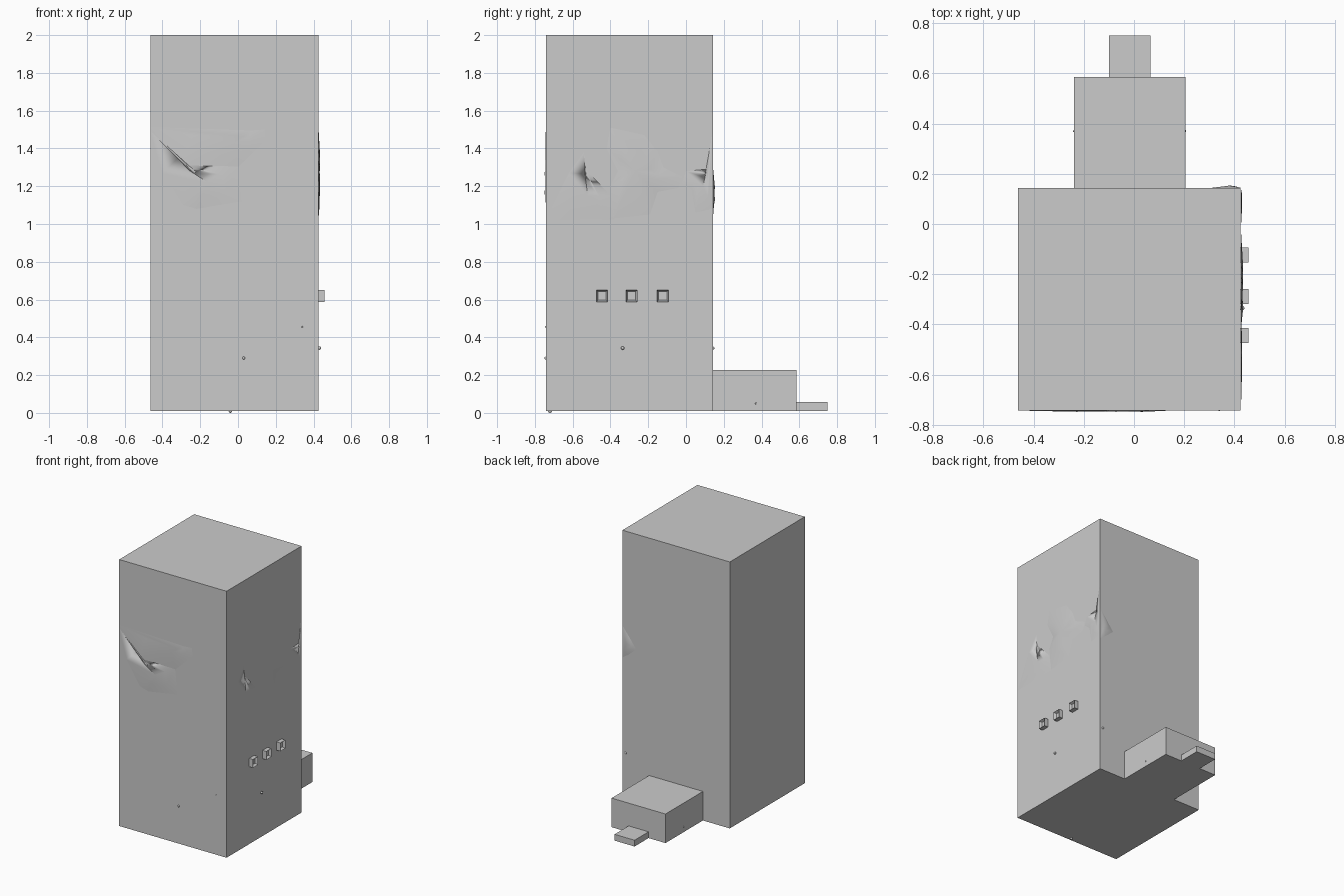
import bpy, bmesh
from mathutils import Vector

if "Cube" in bpy.data.objects:
    bpy.data.objects.remove(bpy.data.objects["Cube"])

X0, X1, Y0, Y1 = -0.462, 0.425, -0.742, 0.143


def finish(name, bm, smooth=False):
    bmesh.ops.recalc_face_normals(bm, faces=bm.faces)
    me = bpy.data.meshes.new(name)
    bm.to_mesh(me)
    bm.free()
    for p in me.polygons:
        p.use_smooth = smooth
    ob = bpy.data.objects.new(name, me)
    bpy.context.collection.objects.link(ob)
    return ob


def box(name, lo, hi, recess=False):
    bm = bmesh.new()
    bmesh.ops.create_cube(bm, size=1)
    lo, hi = Vector(lo), Vector(hi)
    for v in bm.verts:
        v.co = Vector(((lo[i] + hi[i]) / 2 + v.co[i] * (hi[i] - lo[i])) for i in range(3))
    bm.normal_update()
    if recess:  # hollow out the outward (+x) face
        face = max(bm.faces, key=lambda f: f.calc_center_median().x)
        bmesh.ops.inset_region(bm, faces=[face], thickness=0.012)
        for v in face.verts:
            v.co.x -= 0.02
    return finish(name, bm)


def patch(name, outline, centre, height, place):
    """Shallow crumpled bulge: outline on a wall, raised towards an inner point."""
    bm = bmesh.new()
    rim = [bm.verts.new(place(u, w, 0.001)) for u, w in outline]
    mid = [bm.verts.new(place((u + centre[0]) / 2, (w + centre[1]) / 2,
                              height * (1.0 if i % 2 else 0.6)))
           for i, (u, w) in enumerate(outline)]
    top = bm.verts.new(place(*centre, height * 0.8))
    n = len(rim)
    for i in range(n):
        j = (i + 1) % n
        bm.faces.new((rim[i], rim[j], mid[j], mid[i]))
        bm.faces.new((mid[i], mid[j], top))
    ob = finish(name, bm, True)
    # make sure the sheet faces out of the wall
    out = Vector(place(0, 0, 1)) - Vector(place(0, 0, 0))
    if sum((p.normal.dot(out) for p in ob.data.polygons)) < 0:
        ob.data.flip_normals()


def front(u, w, h):
    return (u, Y0 - h, w)


def right(u, w, h):
    return (X1 + h, u, w)


def back(u, w, h):
    return (u, Y1 + h, w)


# Stacked blocks: tall cabinet, rear block, small rear step
box("main_cabinet", (X0, Y0, 0.01), (X1, Y1, 2.0))
box("rear_block", (-0.24, Y1, 0.01), (0.205, 0.585, 0.227))
box("rear_step", (-0.1, 0.585, 0.01), (0.065, 0.75, 0.057))

# Row of recessed buttons on the right side
for i, y in enumerate((-0.445, -0.288, -0.123)):
    box(f"button_{i + 1}", (X1, y - 0.03, 0.588), (X1 + 0.032, y + 0.03, 0.65), True)

# Shallow crumpled bulges on the walls
patch("front_flap", [(X0, 1.513), (0.07, 1.495), (0.14, 1.5), (0.145, 1.44),
                     (0.0, 1.3), (-0.3, 1.31)], (-0.02, 1.43), 0.005, front)
patch("front_sheet", [(X0, 1.49), (-0.3, 1.31), (0.0, 1.31), (0.02, 1.12),
                      (-0.22, 1.08), (-0.29, 1.1), (-0.4, 1.27)], (-0.16, 1.22), 0.006, front)
patch("right_corner_sheet", [(Y0, 1.02), (-0.62, 1.27), (-0.54, 1.38), (-0.54, 1.3),
                             (-0.4, 1.15), (-0.38, 1.025)], (-0.52, 1.15), 0.006, right)
patch("right_main_sheet", [(-0.4, 1.51), (-0.22, 1.47), (-0.15, 1.38), (-0.12, 1.3),
                           (-0.02, 1.25), (-0.04, 1.19), (-0.15, 1.17), (-0.19, 1.05),
                           (-0.38, 1.03), (-0.4, 1.2), (-0.36, 1.28), (-0.42, 1.4)],
      (-0.27, 1.28), 0.009, right)
patch("right_rear_sheet", [(0.0, 1.28), (0.11, 1.29), (0.14, 1.48), (0.143, 1.08),
                           (0.05, 1.06), (0.03, 1.18), (-0.02, 1.22)], (0.09, 1.2), 0.006, right)
patch("back_sheet", [(0.425, 1.29), (0.37, 1.22), (0.31, 1.14), (0.38, 1.08), (0.425, 1.05)],
      (0.39, 1.17), 0.01, back)

# Tiny studs
studs = [("front_stud", (0.03, Y0, 0.29), 0.008), ("front_small_stud", (0.34, Y0, 0.455), 0.004),
         ("right_stud", (X1 + 0.006, -0.335, 0.343), 0.009), ("back_stud", (0.4, Y1, 0.343), 0.008),
         ("block_right_stud", (0.203, 0.37, 0.05), 0.005),
         ("block_left_stud", (-0.238, 0.37, 0.05), 0.005),
         ("foot_stud", (-0.04, -0.72, 0.01), 0.01)]
for name, pos, r in studs:
    bm = bmesh.new()
    bmesh.ops.create_uvsphere(bm, u_segments=10, v_segments=6, radius=r)
    bmesh.ops.translate(bm, verts=bm.verts, vec=pos)
    finish(name, bm, True)
